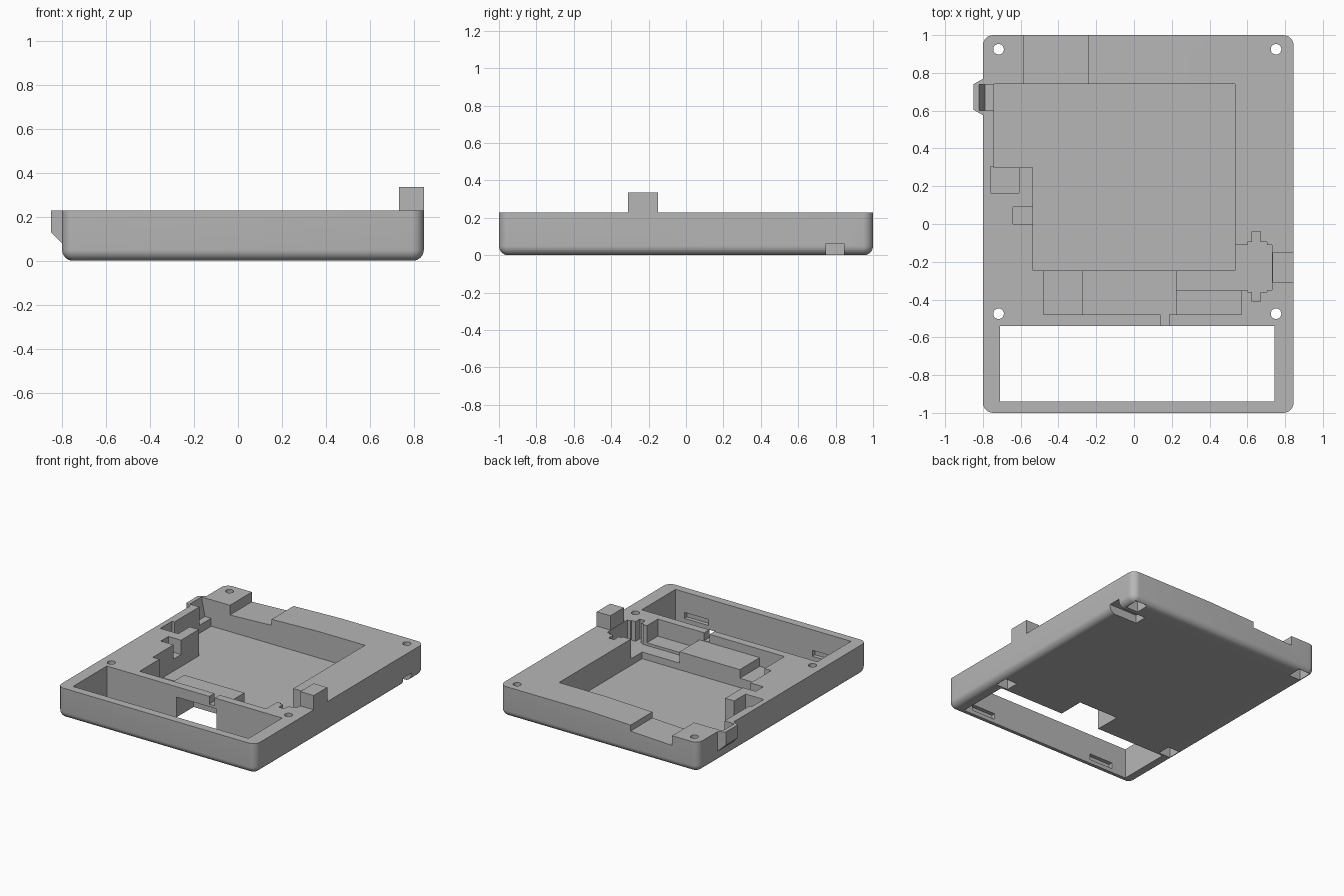
import bpy, bmesh, math
from mathutils import Vector

if "Cube" in bpy.data.objects:
    bpy.data.objects.remove(bpy.data.objects["Cube"])

grey = bpy.data.materials.new("plain grey")
grey.use_nodes = True
GREY = (0.47, 0.47, 0.47, 1)
grey.diffuse_color = GREY
grey.node_tree.nodes["Principled BSDF"].inputs["Base Color"].default_value = GREY

TOP = 0.228


def finish(bm, name):
    bmesh.ops.recalc_face_normals(bm, faces=bm.faces)
    mesh = bpy.data.meshes.new(name)
    bm.to_mesh(mesh)
    bm.free()
    obj = bpy.data.objects.new(name, mesh)
    bpy.context.collection.objects.link(obj)
    mesh.materials.append(grey)
    return obj


def box_mesh(x0, x1, y0, y1, z0, z1):
    bm = bmesh.new()
    bmesh.ops.create_cube(bm, size=1)
    for v in bm.verts:
        v.co = Vector(((x0 + x1) / 2 + v.co.x * (x1 - x0),
                       (y0 + y1) / 2 + v.co.y * (y1 - y0),
                       (z0 + z1) / 2 + v.co.z * (z1 - z0)))
    return bm


def box(name, *size):
    return finish(box_mesh(*size), name)


def cylinder(name, centre, radius, length, along_x=False):
    bm = bmesh.new()
    bmesh.ops.create_cone(bm, cap_ends=True, segments=40, radius1=radius,
                          radius2=radius, depth=length)
    for v in bm.verts:
        if along_x:
            v.co = Vector((v.co.z, v.co.x, v.co.y))
        v.co += Vector(centre)
    return finish(bm, name)


def prism(name, profile, y0, y1):
    """Extrude an x-z profile along y."""
    bm = bmesh.new()
    face = bm.faces.new([bm.verts.new((x, y0, z)) for x, z in profile])
    out = bmesh.ops.extrude_face_region(bm, geom=[face])["geom"]
    bmesh.ops.translate(bm, vec=(0, y1 - y0, 0),
                        verts=[g for g in out if isinstance(g, bmesh.types.BMVert)])
    return finish(bm, name)


def combine(target, tool, operation="DIFFERENCE"):
    mod = target.modifiers.new("shape", "BOOLEAN")
    mod.operation = operation
    mod.solver = "EXACT"
    mod.object = tool
    tool.hide_render = True
    bpy.context.view_layer.objects.active = target
    bpy.ops.object.modifier_apply(modifier=mod.name)
    bpy.data.objects.remove(tool)


# Tray body: rounded upright corners and rounded underside rim
bm = box_mesh(-0.8, 0.845, -1, 1, 0, TOP)
upright = [e for e in bm.edges if abs(e.verts[0].co.z - e.verts[1].co.z) > 0.1]
bmesh.ops.bevel(bm, geom=upright, offset=0.055, segments=8, profile=0.5, affect="EDGES")
rim = [e for e in bm.edges if all(v.co.z < 0.001 for v in e.verts)]
bmesh.ops.bevel(bm, geom=rim, offset=0.05, segments=8, profile=0.5, affect="EDGES")
body = finish(bm, "tray_body")

# Port bump on the side wall, tapering outward
bm = bmesh.new()
for x, y0, y1, z in ((-0.85, 0.605, 0.74, 0.13), (-0.78, 0.565, 0.78, 0.06)):
    for y in (y0, y1):
        for height in (z, TOP):
            bm.verts.new((x, y, height))
bmesh.ops.convex_hull(bm, input=bm.verts)
combine(body, finish(bm, "port_bump"), "UNION")

# Cradle block for the cable
combine(body, box("cradle", 0.733, 0.845, -0.31, -0.15, 0.15, 0.335), "UNION")
combine(body, cylinder("cradle_cut", (0.83, -0.23, 0.335), 0.0795, 0.4, True))

# Rectangular recesses: x0, x1, y0, y1, floor height
for x0, x1, y0, y1, floor in (
        (-0.535, 0.535, -0.245, 0.74, 0.03),
        (-0.74, -0.53, 0.3, 0.74, 0.03),
        (-0.48, -0.275, -0.48, -0.24, 0.1),
        (-0.28, 0.23, -0.48, -0.24, 0.165),
        (0.225, 0.57, -0.48, -0.24, 0.1),
        (0.225, 0.73, -0.35, -0.11, 0.08),
        (0.625, 0.67, -0.41, -0.04, 0.08),
        (0.6, 0.705, -0.36, -0.095, 0.08),
        (0.14, 0.185, -0.55, -0.47, 0.17),
        (-0.76, -0.61, 0.165, 0.305, 0.12),
        (-0.64, -0.53, 0, 0.09, 0.12),
        (-0.71, 0.745, -0.94, -0.54, -0.1)):
    combine(body, box("recess", x0, x1, y0, y1, floor, 0.29))

# Passage under the raised shelf, open to the window
combine(body, box("passage", -0.13, 0.2, -0.6, -0.34, -0.1, 0.15))

# Stepped notch in the back wall
combine(body, prism("back_notch", [(0.15, TOP), (0.15, 0.4), (-0.585, 0.4), (-0.585, 0.155),
                                   (-0.24, 0.17), (-0.24, 0.215)], 0.73, 1.1))

# Port opening and round side groove
combine(body, prism("port_opening", [(-0.82, 0.4), (-0.82, TOP), (-0.79, 0.09),
                                     (-0.7, 0.09), (-0.7, 0.4)], 0.6, 0.738))
combine(body, cylinder("side_groove", (-0.77, 0.457, TOP), 0.079, 0.18, True))

# Screw holes with nut pockets underneath
for x in (-0.717, 0.752):
    for y in (-0.475, 0.925):
        combine(body, cylinder("screw_hole", (x, y, 0.1), 0.028, 0.5))
        combine(body, box("nut_pocket", x - 0.05, x + 0.05, y - 0.05, y + 0.05, -0.1, 0.08))

# Round hole in the side with an open slot beneath
combine(body, cylinder("side_hole", (0.75, 0.797, 0.062), 0.048, 0.28, True))
combine(body, box("side_slot", 0.61, 0.9, 0.749, 0.845, -0.1, 0.062))

# Clip slots inside the front wall
for x in (-0.49, 0.57):
    combine(body, box("clip_slot", x - 0.1, x + 0.1, -0.97, -0.9, 0.03, 0.075))

# Smooth the rounded faces, keep edges sharp
bpy.ops.object.select_all(action="DESELECT")
body.select_set(True)
bpy.context.view_layer.objects.active = body
bpy.ops.object.shade_smooth_by_angle(angle=math.radians(30))
